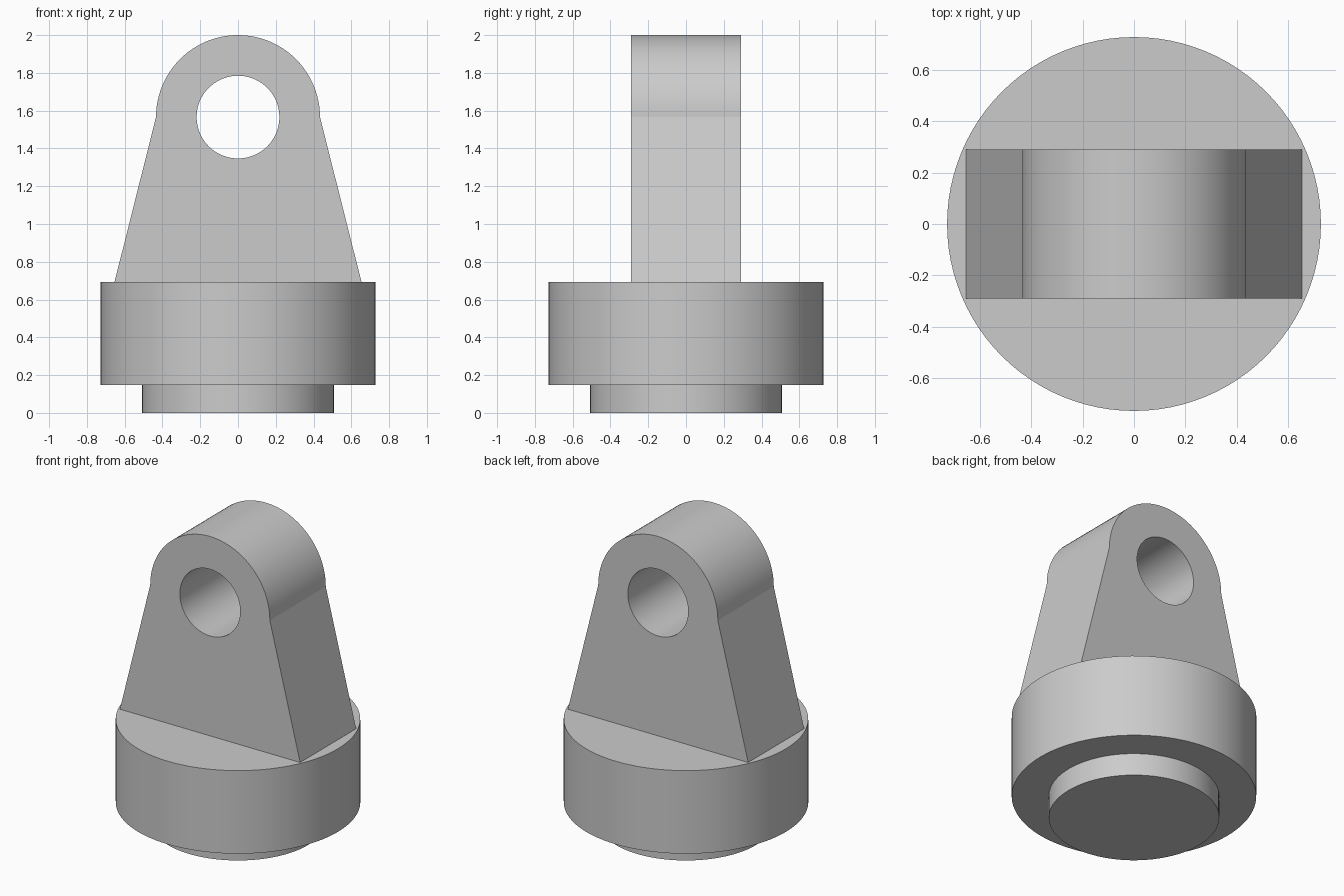
import bpy, bmesh
from math import cos, sin, pi, radians
from mathutils import Vector

cube = bpy.data.objects.get("Cube")
if cube:
    bpy.data.objects.remove(cube)

# Shared material
steel = bpy.data.materials.new("plain grey")
steel.use_nodes = True
grey = (0.6, 0.6, 0.6, 1)
steel.diffuse_color = grey
steel.node_tree.nodes["Principled BSDF"].inputs["Base Color"].default_value = grey


def finish(bm, name):
    """Turn a bmesh into a smooth-shaded object with sharp edges kept."""
    bmesh.ops.recalc_face_normals(bm, faces=bm.faces[:])
    mesh = bpy.data.meshes.new(name)
    bm.to_mesh(mesh)
    bm.free()
    mesh.materials.append(steel)
    obj = bpy.data.objects.new(name, mesh)
    bpy.context.collection.objects.link(obj)
    bpy.ops.object.select_all(action='DESELECT')
    obj.select_set(True)
    bpy.context.view_layer.objects.active = obj
    bpy.ops.object.shade_smooth_by_angle(angle=radians(10))
    return obj


def arc(radius, height, start, end, steps):
    """Points on an arc in the xz plane."""
    angles = [start + (end - start) * i / steps for i in range(steps + 1)]
    return [(radius * cos(a), height + radius * sin(a)) for a in angles]


def loop_edges(bm, points, y):
    """Closed loop of edges in the xz plane at depth y."""
    verts = [bm.verts.new((x, y, z)) for x, z in points]
    return [bm.edges.new((v, verts[i - 1])) for i, v in enumerate(verts)]


# Round base: wide flange above a narrower spigot, turned from one profile
flange_r, spigot_r = 0.727, 0.507
flange_z, top_z = 0.147, 0.692
profile = [(0, 0), (spigot_r, 0), (spigot_r, flange_z),
           (flange_r, flange_z), (flange_r, top_z), (0, top_z)]
bm = bmesh.new()
verts = [bm.verts.new((r, 0, z)) for r, z in profile]
edges = [bm.edges.new(pair) for pair in zip(verts, verts[1:])]
bmesh.ops.spin(bm, geom=verts + edges, cent=(0, 0, 0), axis=(0, 0, 1),
               angle=2 * pi, steps=96, use_merge=True)
bmesh.ops.remove_doubles(bm, verts=bm.verts[:], dist=0.0001)
finish(bm, "round_base")

# Lug: tapered plate with a rounded top and a pin hole through it
eye_z, eye_r, hole_r = 1.566, 0.434, 0.219
foot_x, half_depth = 0.654, 0.29
outline = [(-foot_x, top_z), (foot_x, top_z)] + arc(eye_r, eye_z, 0, pi, 48)
hole = arc(hole_r, eye_z, 0, 2 * pi, 72)[:-1]
bm = bmesh.new()
edges = loop_edges(bm, outline, -half_depth) + loop_edges(bm, hole, -half_depth)
bmesh.ops.triangle_fill(bm, edges=edges, use_beauty=True, use_dissolve=False,
                        normal=Vector((0, -1, 0)))
grown = bmesh.ops.extrude_face_region(bm, geom=bm.faces[:], use_keep_orig=True)
moved = [g for g in grown["geom"] if isinstance(g, bmesh.types.BMVert)]
bmesh.ops.translate(bm, verts=moved, vec=(0, 2 * half_depth, 0))
finish(bm, "pin_lug")
